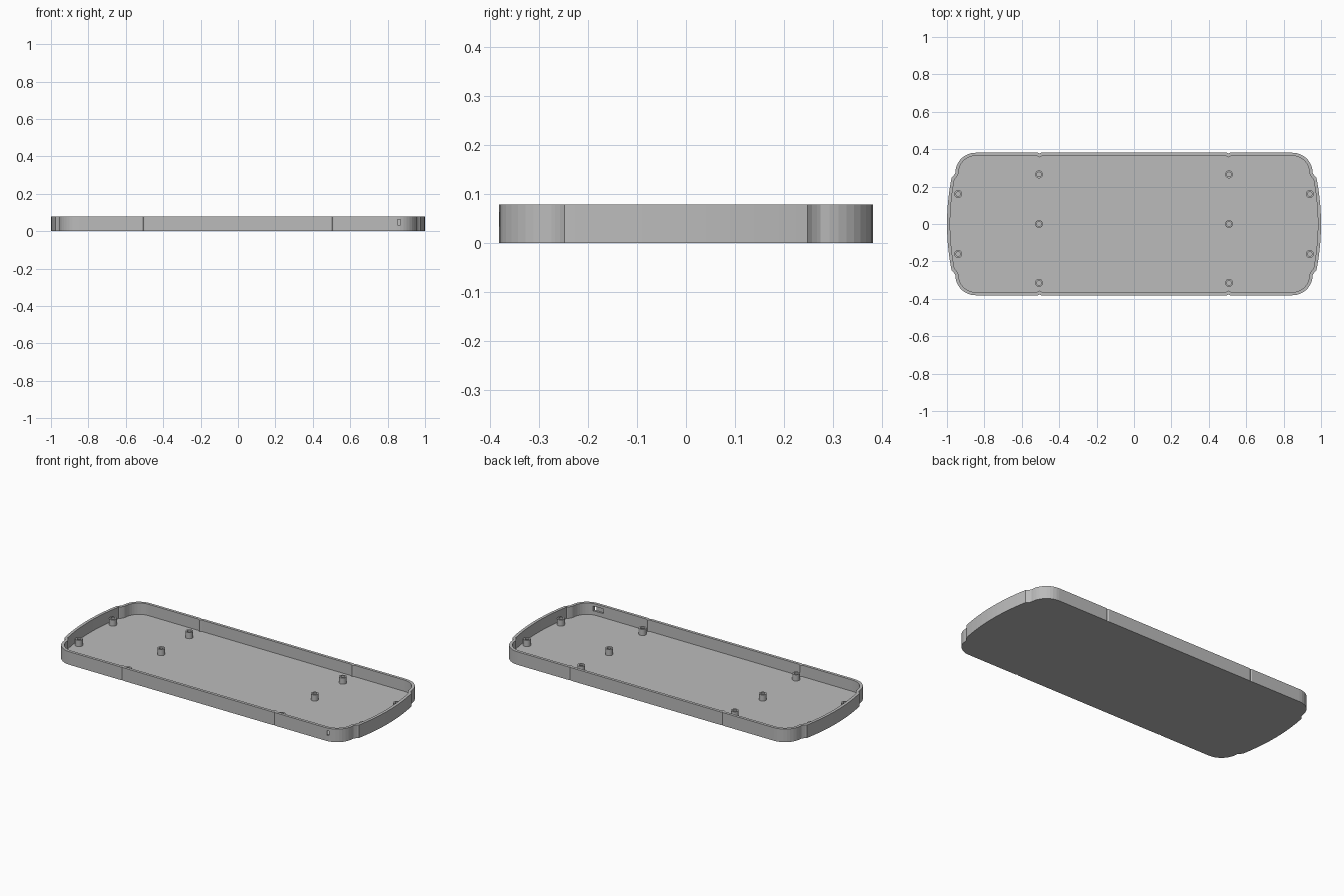
import bpy, bmesh, math
from mathutils import Vector

if "Cube" in bpy.data.objects:
    bpy.data.objects.remove(bpy.data.objects["Cube"])

HEIGHT, FLOOR, WALL = 0.078, 0.01, 0.017
HALF_Y = 0.381

grey = bpy.data.materials.new("mid grey")
grey.diffuse_color = (0.5, 0.5, 0.5, 1)
grey.use_nodes = True
grey.node_tree.nodes["Principled BSDF"].inputs["Base Color"].default_value = grey.diffuse_color


def make_object(name, bm):
    bmesh.ops.recalc_face_normals(bm, faces=bm.faces)
    mesh = bpy.data.meshes.new(name)
    bm.to_mesh(mesh)
    bm.free()
    mesh.materials.append(grey)
    obj = bpy.data.objects.new(name, mesh)
    bpy.context.collection.objects.link(obj)
    return obj


def ring(bm, points, z):
    return [bm.verts.new((x, y, z)) for x, y in points]


def bridge(bm, a, b):
    n = len(a)
    for i in range(n):
        j = (i + 1) % n
        bm.faces.new((a[i], a[j], b[j], b[i]))


def quarter_outline():
    """Right end (x > 0, y > 0), counter-clockwise from the end bulge to the long side."""
    pts = [(1 - 0.4 * y * y, y) for y in (0.04, 0.09, 0.14, 0.19, 0.225, 0.248)]
    pts += [(0.966, 0.257), (0.959, 0.267)]
    r = 0.107
    cx, cy = 0.848, HALF_Y - r
    pts += [(cx + r * math.cos(a), cy + r * math.sin(a))
            for a in (math.radians(90 * i / 9) for i in range(10))]
    # tiny vertical groove in the long side
    pts += [(0.513, HALF_Y), (0.505, HALF_Y - 0.005), (0.497, HALF_Y)]
    return pts


def inset(points, d):
    out = []
    n = len(points)
    for i in range(n):
        p, q, s = (Vector(points[k % n]) for k in (i - 1, i, i + 1))
        e1, e2 = (q - p).normalized(), (s - q).normalized()
        n1, n2 = Vector((-e1.y, e1.x)), Vector((-e2.y, e2.x))
        m = (n1 + n2).normalized()
        out.append(tuple(q + m * (d / max(m.dot(n1), 0.5))))
    return out


# Tray shell: floor and wall following the mirrored outline
quarter = quarter_outline()
half = quarter + [(-x, y) for x, y in reversed(quarter)]
outer = half + [(x, -y) for x, y in reversed(half)]
# insert the bulge tips
outer = [(1.0, 0.0)] + outer[:len(half)] + [(-1.0, 0.0)] + outer[len(half):]
inner = inset(outer, WALL)

bm = bmesh.new()
base = ring(bm, outer, 0)
rim_out = ring(bm, outer, HEIGHT)
rim_in = ring(bm, inner, HEIGHT)
floor = ring(bm, inner, FLOOR)
bm.faces.new(base[::-1])
bridge(bm, base, rim_out)
bridge(bm, rim_out, rim_in)
bridge(bm, rim_in, floor)
bm.faces.new(floor)
tray = make_object("tray", bm)


# Port: inner pocket plus narrow slot through the front wall
def cut_box(x0, x1, y0, y1, z0, z1):
    bm = bmesh.new()
    bmesh.ops.create_cube(bm, size=1)
    for v in bm.verts:
        v.co = ((x0 + x1) / 2 + v.co.x * (x1 - x0),
                (y0 + y1) / 2 + v.co.y * (y1 - y0),
                (z0 + z1) / 2 + v.co.z * (z1 - z0))
    cutter = make_object("port_cutter", bm)
    cutter.hide_render = True
    mod = tray.modifiers.new("port", 'BOOLEAN')
    mod.operation, mod.solver, mod.object = 'DIFFERENCE', 'EXACT', cutter
    bpy.context.view_layer.objects.active = tray
    bpy.ops.object.modifier_apply(modifier=mod.name)
    bpy.data.objects.remove(cutter)


cut_box(0.80, 0.868, -0.375, -0.33, 0.034, 0.062)
cut_box(0.854, 0.868, -0.40, -0.37, 0.034, 0.062)


# Hollow screw posts standing on the floor
def post(x, y):
    bm = bmesh.new()

    def circle(r, z):
        return ring(bm, [(x + r * math.cos(math.tau * i / 24),
                          y + r * math.sin(math.tau * i / 24)) for i in range(24)], z)
    foot, top = circle(0.021, FLOOR), circle(0.021, 0.047)
    lip, hole = circle(0.012, 0.047), circle(0.012, FLOOR + 0.001)
    bridge(bm, foot, top)
    bridge(bm, top, lip)
    bridge(bm, lip, hole)
    bm.faces.new(hole)
    bm.faces.new(foot[::-1])
    obj = make_object("screw_post", bm)
    for p in obj.data.polygons:
        p.use_smooth = len(p.vertices) == 4 and abs(p.normal.z) < 0.5


for side in (-1, 1):
    for y in (0.265, 0.0, -0.315):
        post(side * 0.508, y)
    for y in (0.16, -0.16):
        post(side * 0.94, y)
